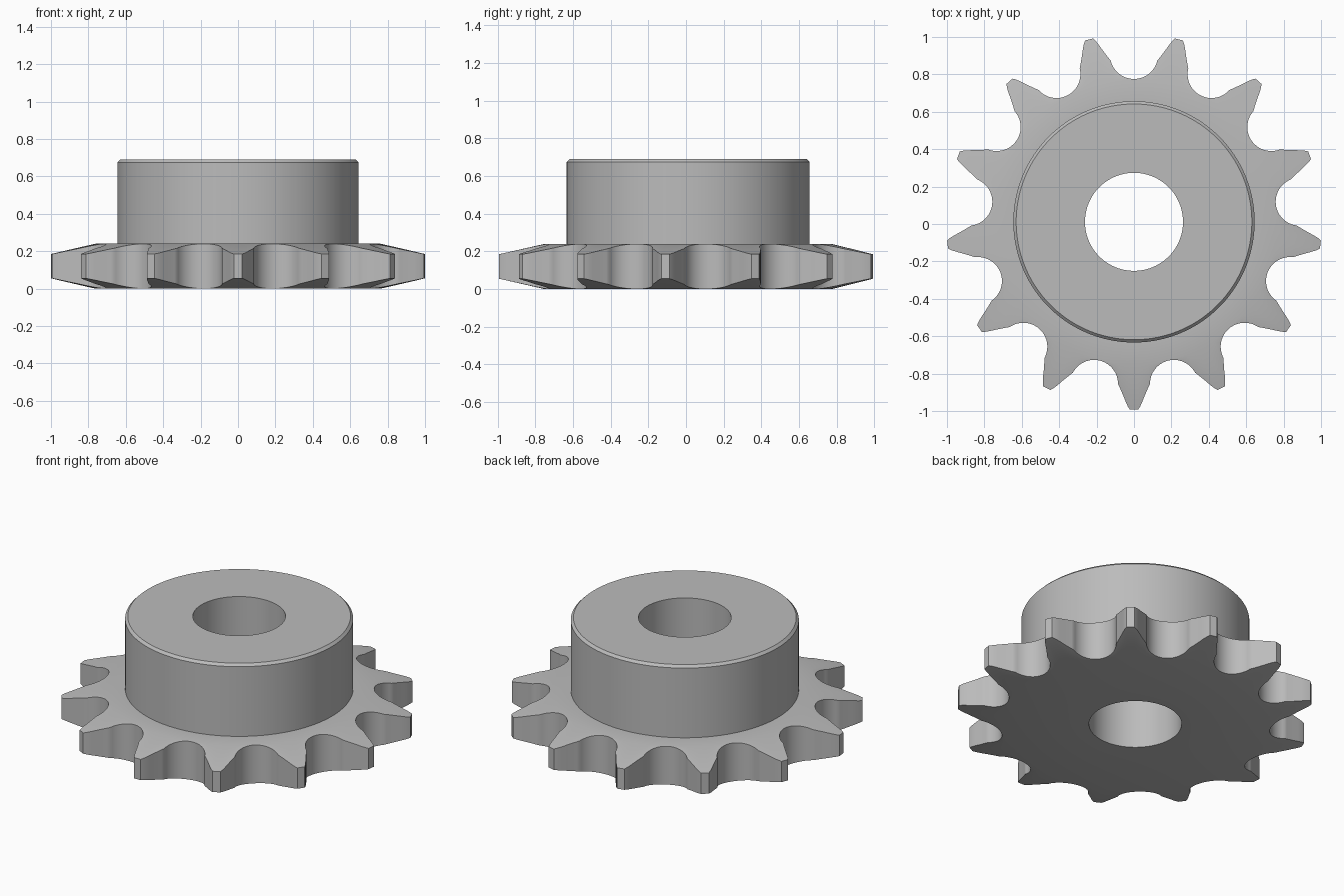
import bpy
import bmesh
import math

cube = bpy.data.objects.get("Cube")
if cube:
    bpy.data.objects.remove(cube, do_unlink=True)

# Main dimensions
TEETH = 13
PITCH = 2 * math.pi / TEETH
TIP_R, CONE_R, HUB_R, BORE_R = 1.004, 0.762, 0.645, 0.262
PLATE_H, HUB_H, BEVEL, TIP_DROP = 0.24, 0.69, 0.015, 0.055
PITCH_R, SEAT_R = 0.892, 0.128
CENTRE_Y = 0.0115

steel = bpy.data.materials.new("steel grey")
steel.use_nodes = True
colour = (0.5, 0.5, 0.5, 1)
steel.diffuse_color = colour
steel.node_tree.nodes["Principled BSDF"].inputs["Base Color"].default_value = colour


def half_tooth():
    """Tooth flank as (angle, radius), from the tip down to the valley floor."""
    points = [(0.022, TIP_R), (0.034, 0.985), (0.046, 0.958), (0.058, 0.928),
              (0.070, 0.900), (0.079, 0.880)]
    seat_x = PITCH_R * math.sin(PITCH / 2)
    seat_y = PITCH_R * math.cos(PITCH / 2)
    steps = 12
    end = math.pi / 2 - PITCH / 2
    for i in range(steps + 1):
        a = end * i / steps
        points.append((seat_x - SEAT_R * math.cos(a), seat_y - SEAT_R * math.sin(a)))
    return [(math.atan2(x, y), math.hypot(x, y)) for x, y in points]


# Outline of all teeth: each flank mirrored about its tooth axis
flank = half_tooth()
tooth = [(-a, r) for a, r in reversed(flank[:-1])] + flank
outline = [(a + k * PITCH - math.pi / 2, r) for k in range(TEETH) for a, r in tooth]


def section(r):
    """Closed radial cross-section through bore, tooth and hub."""
    drop = TIP_DROP * max(0, r - CONE_R) / (TIP_R - CONE_R)
    return [(BORE_R, 0), (CONE_R, 0), (r, drop), (r, PLATE_H - drop),
            (CONE_R, PLATE_H), (HUB_R, PLATE_H), (HUB_R, HUB_H - BEVEL),
            (HUB_R - BEVEL, HUB_H), (BORE_R, HUB_H)]


# Loft the sections around the axis
bm = bmesh.new()
rings = [[bm.verts.new((r * math.cos(a), r * math.sin(a) + CENTRE_Y, z))
          for r, z in section(edge)] for a, edge in outline]
for i, ring in enumerate(rings):
    following = rings[(i + 1) % len(rings)]
    for j in range(len(ring)):
        k = (j + 1) % len(ring)
        bm.faces.new((ring[j], following[j], following[k], ring[k]))
bmesh.ops.recalc_face_normals(bm, faces=bm.faces)

mesh = bpy.data.meshes.new("sprocket")
bm.to_mesh(mesh)
bm.free()
mesh.materials.append(steel)
sprocket = bpy.data.objects.new("sprocket_with_hub", mesh)
bpy.context.collection.objects.link(sprocket)

# Smooth curved walls, sharp rims
bpy.ops.object.select_all(action="DESELECT")
sprocket.select_set(True)
bpy.context.view_layer.objects.active = sprocket
bpy.ops.object.shade_smooth_by_angle(angle=math.radians(30))
